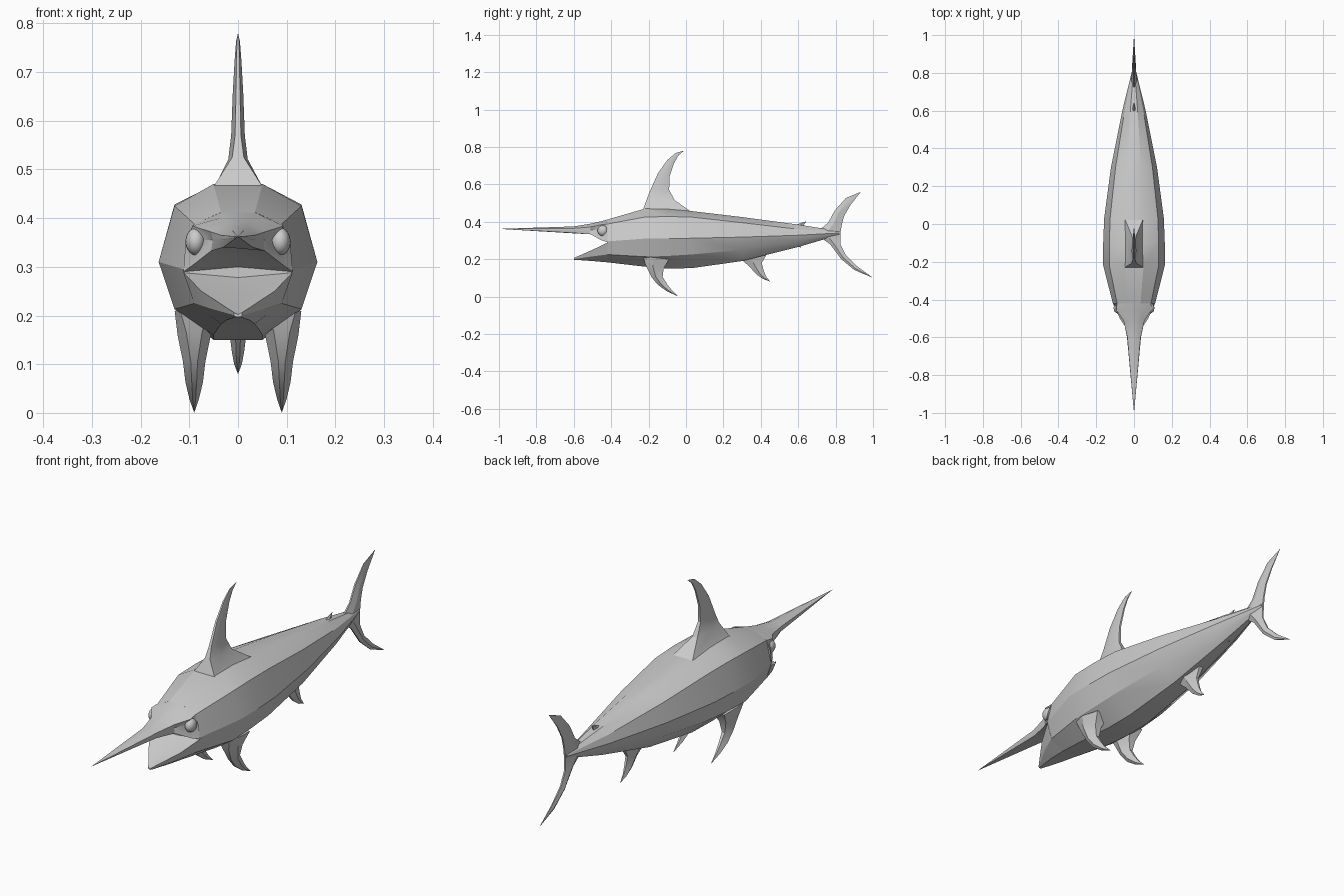
import bpy, bmesh, math


def loft(name, rings, angle=25):
    """Skin a list of equal-length closed rings and cap both ends."""
    bm = bmesh.new()
    loops = [[bm.verts.new(p) for p in ring] for ring in rings]
    n = len(loops[0])
    for a, b in zip(loops, loops[1:]):
        for i in range(n):
            j = (i + 1) % n
            bm.faces.new((a[i], a[j], b[j], b[i]))
    bm.faces.new(loops[0])
    bm.faces.new(loops[-1])
    bmesh.ops.remove_doubles(bm, verts=bm.verts, dist=0.0005)
    bmesh.ops.recalc_face_normals(bm, faces=bm.faces)
    me = bpy.data.meshes.new(name)
    bm.to_mesh(me)
    bm.free()
    me.shade_smooth()
    me.set_sharp_from_angle(angle=math.radians(angle))
    obj = bpy.data.objects.new(name, me)
    bpy.context.collection.objects.link(obj)
    return obj


def mirrored(y, half):
    """Full ring at y from its right-hand half of (x, z) points."""
    return [(x, y, z) for x, z in half] + [(-x, y, z) for x, z in reversed(half)]


def fin(name, rows, x0=0.0, side=1):
    """Rows of (lead y, lead z, trail y, trail z, half width, edge width)."""
    rings = []
    for ly, lz, ty, tz, w, e in rows:
        my, mz = ly * 0.6 + ty * 0.4, lz * 0.6 + tz * 0.4
        half = [(e, ly, lz), (w, my, mz), (e, ty, tz)]
        ring = half + [(-x, y, z) for x, y, z in reversed(half)]
        rings.append([(side * (x0 + x), y, z) for x, y, z in ring])
    return loft(name, rings)


# Trunk: ten-sided sections (y, half width, five heights top to bottom)
trunk = [
    (-0.42, .112, .412, .388, .295, .225, .183),
    (-0.22, .163, .470, .425, .310, .213, .160),
    (-0.10, .163, .468, .428, .310, .217, .150),
    (0.03, .158, .457, .425, .312, .225, .152),
    (0.30, .122, .425, .395, .318, .250, .190),
    (0.60, .062, .385, .360, .328, .295, .265),
    (0.82, .008, .350, .345, .340, .335, .330),
]
shape = (.31, .8, 1, .8, .31)
loft("body", [mirrored(y, [(w * s, z) for s, z in zip(shape, zs)])
              for y, w, *zs in trunk])

# Upper head and bill: top, brow, socket, lip, palate
loft("head_and_bill", [
    mirrored(-0.42, [(.034, .412), (.090, .388), (.108, .345), (.112, .290), (0, .300)]),
    mirrored(-0.455, [(.030, .402), (.094, .384), (.072, .356), (.095, .302), (0, .320)]),
    mirrored(-0.51, [(.020, .390), (.056, .372), (.052, .355), (.055, .333), (0, .342)]),
    mirrored(-0.60, [(.012, .375), (.035, .365), (.037, .355), (.030, .340), (0, .338)]),
    mirrored(-1.0, [(0, .362)] * 5),
])

# Lower jaw: mouth floor, rim, side, underside
loft("lower_jaw", [
    mirrored(-0.42, [(0, .278), (.112, .288), (.090, .225), (.034, .183)]),
    mirrored(-0.50, [(0, .240), (.075, .250), (.060, .215), (.025, .190)]),
    mirrored(-0.60, [(0, .202), (.008, .206), (.008, .200), (.005, .197)]),
])

# Eyes
for side, label in ((1, "right"), (-1, "left")):
    bpy.ops.mesh.primitive_uv_sphere_add(segments=16, ring_count=10, radius=1,
                                         location=(side * .087, -.445, .352))
    eye = bpy.context.object
    eye.name = "eye_" + label
    eye.scale = (.021, .028, .028)
    eye.data.shade_smooth()

# Tall sickle dorsal fin with a flared base
fin("dorsal_fin", [
    (-.23, .465, .03, .452, .05, .05),
    (-.208, .525, -.06, .515, .020, .012),
    (-.19, .57, -.09, .57, .014, .006),
    (-.15, .66, -.088, .64, .011, .004),
    (-.10, .73, -.063, .715, .007, .003),
    (-.055, .768, -.04, .755, .004, .002),
    (-.01, .78, -.01, .78, 0, 0)])

# Crescent tail fin
fin("tail_fin_upper", [
    (.70, .345, .825, .335, .016, .004),
    (.76, .395, .832, .38, .012, .003),
    (.795, .46, .845, .43, .010, .003),
    (.855, .527, .88, .49, .006, .002),
    (.935, .56, .935, .56, 0, 0)])
fin("tail_fin_lower", [
    (.70, .330, .825, .340, .016, .004),
    (.77, .28, .825, .28, .012, .003),
    (.83, .20, .855, .22, .010, .003),
    (.90, .142, .915, .162, .006, .002),
    (1.0, .10, 1.0, .10, 0, 0)])

# Paired breast fins
for side, label in ((1, "right"), (-1, "left")):
    fin("breast_fin_" + label, [
        (-.23, .215, -.09, .20, .040, .030),
        (-.215, .165, -.12, .15, .034, .016),
        (-.185, .105, -.125, .105, .023, .007),
        (-.15, .062, -.10, .065, .018, .005),
        (-.10, .027, -.075, .033, .010, .003),
        (-.04, 0, -.04, 0, 0, 0)], x0=.09, side=side)

# Belly fin and the two small rear finlets
fin("belly_fin", [
    (.27, .22, .44, .24, .030, .012),
    (.34, .16, .405, .18, .018, .005),
    (.375, .12, .415, .14, .013, .004),
    (.41, .095, .428, .108, .008, .002),
    (.45, .08, .45, .08, 0, 0)])
fin("rear_top_finlet", [
    (.57, .375, .63, .365, .012, .004),
    (.61, .392, .632, .385, .006, .002),
    (.645, .403, .645, .403, 0, 0)])
fin("rear_bottom_finlet", [
    (.54, .265, .60, .285, .012, .004),
    (.58, .268, .602, .274, .006, .002),
    (.615, .263, .615, .263, 0, 0)])
